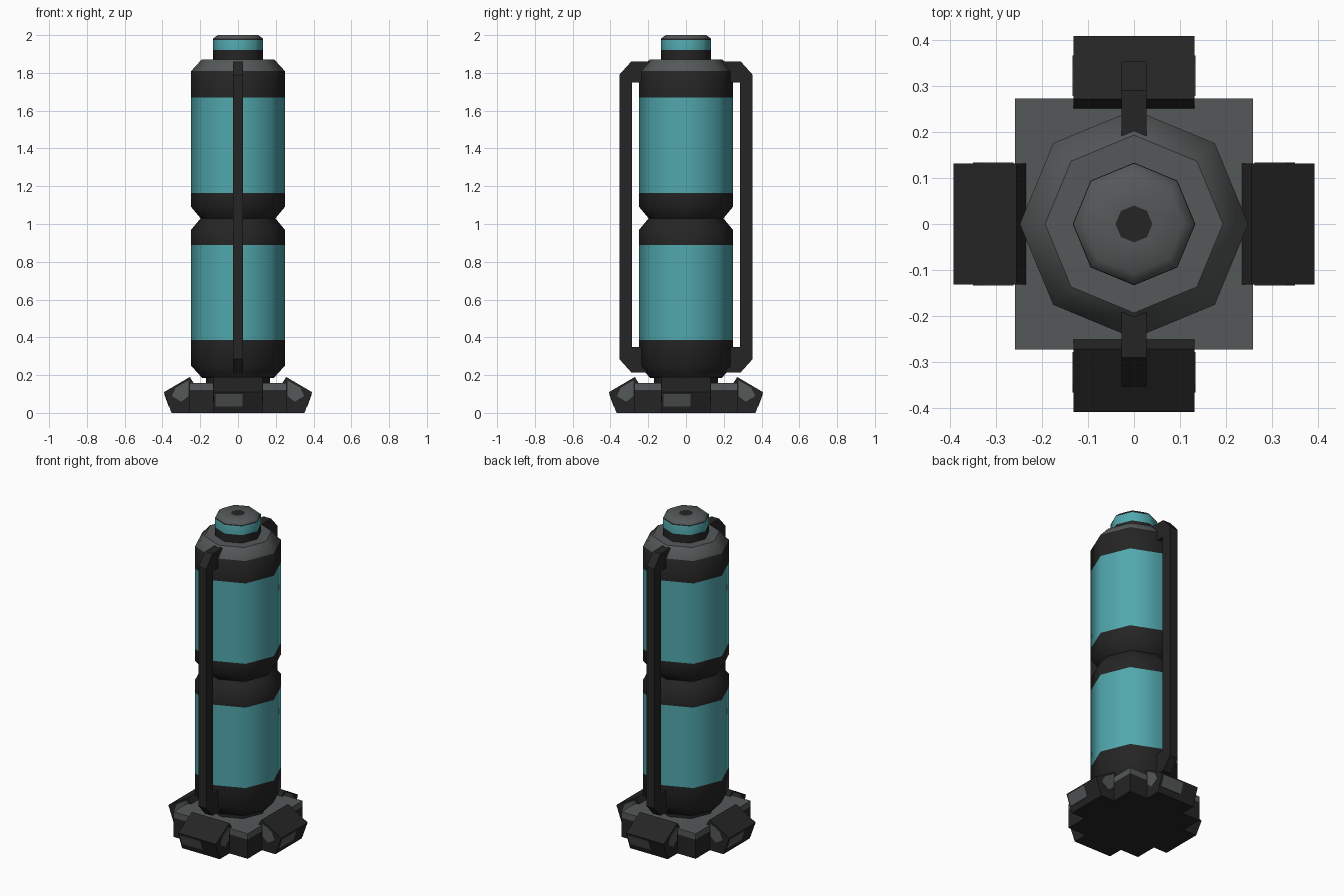
import bpy, bmesh, math
from mathutils import Matrix

if "Cube" in bpy.data.objects:
    bpy.data.objects.remove(bpy.data.objects["Cube"])


def material(name, rgb):
    m = bpy.data.materials.new(name)
    m.diffuse_color = (*rgb, 1)
    m.use_nodes = True
    m.node_tree.nodes["Principled BSDF"].inputs["Base Color"].default_value = m.diffuse_color
    return m


DARK = material("charcoal", (0.018, 0.018, 0.018))
GREY = material("mid grey", (0.09, 0.098, 0.098))
TEAL = material("teal", (0.082, 0.39, 0.42))
MATS = [DARK, GREY, TEAL]
D, G, T = 0, 1, 2


def finish(bm, name, smooth=False):
    bmesh.ops.recalc_face_normals(bm, faces=bm.faces)
    me = bpy.data.meshes.new(name)
    bm.to_mesh(me)
    bm.free()
    for m in MATS:
        me.materials.append(m)
    ob = bpy.data.objects.new(name, me)
    bpy.context.collection.objects.link(ob)
    if smooth:
        bpy.ops.object.select_all(action='DESELECT')
        ob.select_set(True)
        bpy.context.view_layer.objects.active = ob
        bpy.ops.object.shade_smooth_by_angle(angle=math.radians(46))
    return ob


def lathe(name, profile, sides=8):
    """profile: (radius, z, colour of the band above this ring)"""
    bm = bmesh.new()
    rings = [[bm.verts.new((r * math.cos(2 * math.pi * i / sides),
                            r * math.sin(2 * math.pi * i / sides), z))
              for i in range(sides)] for r, z, _ in profile]
    for (lo, hi, p) in zip(rings, rings[1:], profile):
        for i in range(sides):
            j = (i + 1) % sides
            bm.faces.new((lo[i], lo[j], hi[j], hi[i])).material_index = p[2]
    bm.faces.new(rings[0][::-1]).material_index = D
    bm.faces.new(rings[-1]).material_index = profile[-1][2]
    return finish(bm, name, True)


def prism(name, profile, v0, v1, angle=0, colour=D):
    """(outward, z) outline extruded sideways, then turned about z"""
    bm = bmesh.new()
    a = [bm.verts.new((u, v0, z)) for u, z in profile]
    b = [bm.verts.new((u, v1, z)) for u, z in profile]
    bm.faces.new(a)
    bm.faces.new(b[::-1])
    n = len(a)
    for i in range(n):
        bm.faces.new((a[i], b[i], b[(i + 1) % n], a[(i + 1) % n]))
    for f in bm.faces:
        f.material_index = colour
    bm.transform(Matrix.Rotation(angle, 4, 'Z'))
    return finish(bm, name)


# Two-chamber canister with a pinched waist
lathe("canister", [
    (0.19, 0.185, D), (0.248, 0.25, D), (0.248, 0.385, T), (0.248, 0.89, D),
    (0.248, 0.97, D), (0.198, 1.03, D), (0.248, 1.09, D), (0.248, 1.165, T),
    (0.248, 1.67, D), (0.248, 1.81, G), (0.193, 1.87, G)])

# Top cap with teal band and dark centre spot
lathe("top_cap", [
    (0.133, 1.86, D), (0.133, 1.92, T), (0.133, 1.975, D), (0.131, 1.982, G),
    (0.108, 2.0, G), (0.04, 2.0, D)])

# Front and back handle bars
bar = [(0.19, 1.86), (0.29, 1.86), (0.353, 1.79), (0.353, 0.285), (0.29, 0.215),
       (0.19, 0.215), (0.19, 0.35), (0.285, 0.35), (0.285, 1.75), (0.19, 1.75)]
for label, ang in (("front", -math.pi / 2), ("back", math.pi / 2)):
    prism(label + "_bar", bar, -0.027, 0.027, ang)

# Base block: dark below, grey rim and top
for name, z0, z1, col in (("base_block", 0.0, 0.12, D), ("base_rim", 0.12, 0.157, G)):
    prism(name, [(-0.258, z0), (0.258, z0), (0.258, z1), (-0.258, z1)],
          -0.272, 0.272, 0, col)
lathe("base_neck", [(0.17, 0.15, D), (0.17, 0.19, D)])

# Four sloped feet with worn grey patches
for label, k, off in (("right", 0, 0), ("back", 1, 0.016),
                      ("left", 2, 0), ("front", 3, 0.016)):
    ang = k * math.pi / 2

    def out(points):
        return [(u + off, z) for u, z in points]

    prism(label + "_foot", out([(0.23, 0), (0.352, 0), (0.392, 0.11),
                                (0.255, 0.19), (0.23, 0.15)]), -0.131, 0.131, ang)
    prism(label + "_foot_patch", out([(0.36, 0.035), (0.3675, 0.035),
                                      (0.391, 0.1), (0.384, 0.1)]),
          -0.12, 0.025, ang, G)
    prism(label + "_foot_side_patch", out([(0.262, 0.09), (0.3, 0.06), (0.35, 0.09),
                                           (0.33, 0.135), (0.262, 0.175)]),
          -0.133, 0.133, ang, G).scale = (1, 1, 0.985)
